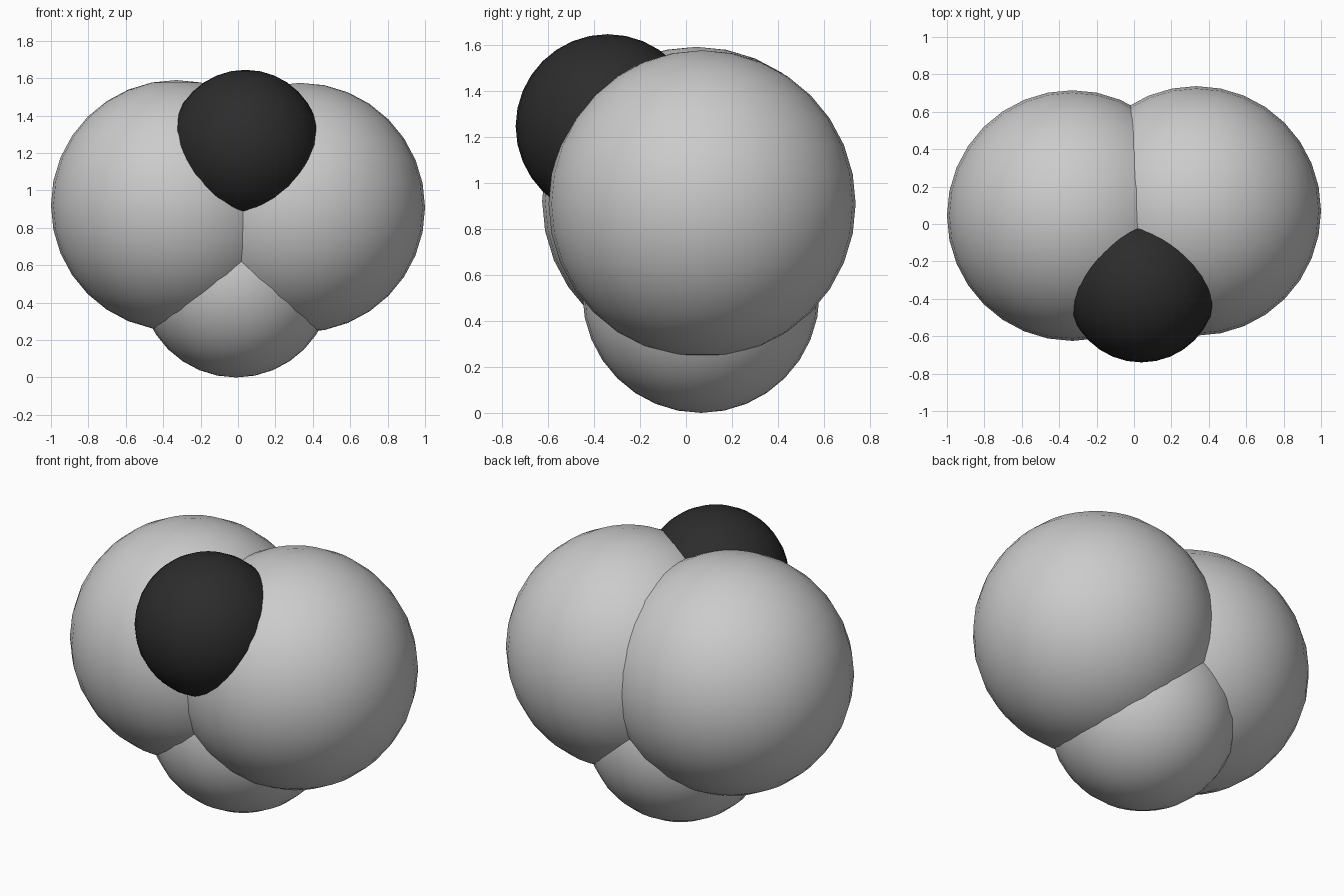
import bpy

if "Cube" in bpy.data.objects:
    bpy.data.objects.remove(bpy.data.objects["Cube"])


def ball(name, centre, radius):
    bpy.ops.mesh.primitive_uv_sphere_add(segments=32, ring_count=16,
                                         radius=radius, location=centre)
    obj = bpy.context.object
    obj.name = name
    bpy.ops.object.shade_smooth()
    return obj


# Two large overlapping side balls
ball("left_ball", (-0.33, 0.045, 0.92), 0.67)
ball("right_ball", (0.333, 0.07, 0.908), 0.667)

# Smaller ball underneath
ball("bottom_ball", (-0.01, 0.065, 0.515), 0.515)

# Dark ball at the upper front
dark = bpy.data.materials.new("black")
dark.diffuse_color = (0.025, 0.025, 0.025, 1)
dark.use_nodes = True
dark.node_tree.nodes["Principled BSDF"].inputs["Base Color"].default_value = dark.diffuse_color
front = ball("front_ball", (0.04, -0.34, 1.245), 0.4)
front.data.materials.append(dark)
